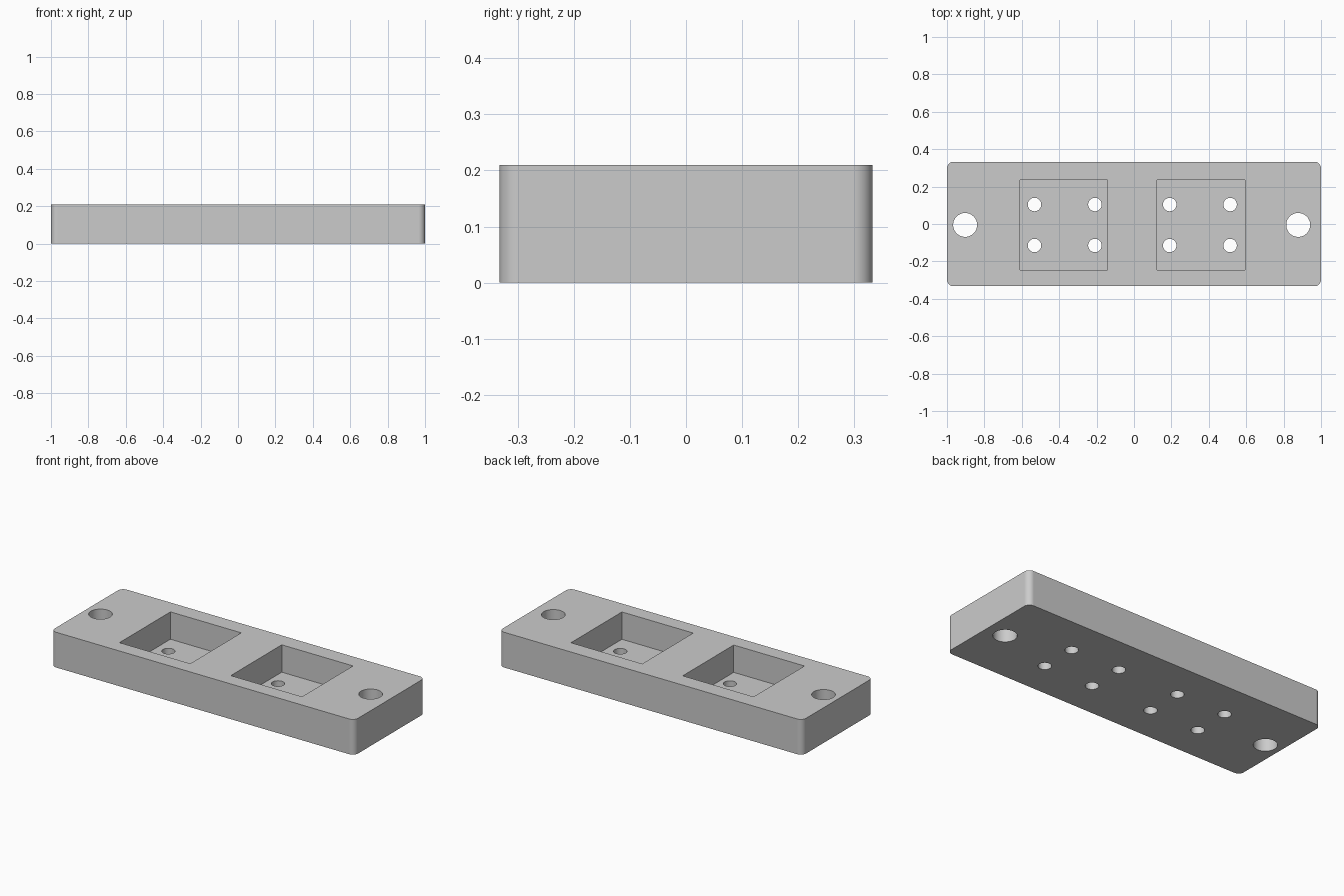
import bpy
import math

default = bpy.data.objects.get("Cube")
if default:
    bpy.data.objects.remove(default, do_unlink=True)

LENGTH, WIDTH, HEIGHT = 2.0, 0.665, 0.21
FLOOR = 0.047       # material left below each pocket
CORNER = 0.035      # rounding of the upright corners

grey = bpy.data.materials.new("light grey")
grey.use_nodes = True
grey.diffuse_color = (0.6, 0.6, 0.6, 1)
grey.node_tree.nodes["Principled BSDF"].inputs["Base Color"].default_value = (0.6, 0.6, 0.6, 1)


def box(name, x0, x1, y0, y1, z0, z1):
    bpy.ops.mesh.primitive_cube_add(size=1, location=((x0 + x1) / 2, (y0 + y1) / 2, (z0 + z1) / 2))
    obj = bpy.context.object
    obj.name = name
    obj.scale = (x1 - x0, y1 - y0, z1 - z0)
    bpy.ops.object.transform_apply(location=True, rotation=False, scale=True)
    return obj


def activate(obj):
    bpy.ops.object.select_all(action='DESELECT')
    obj.select_set(True)
    bpy.context.view_layer.objects.active = obj


def cut(target, cutter):
    mod = target.modifiers.new("cut", 'BOOLEAN')
    mod.operation = 'DIFFERENCE'
    mod.solver = 'EXACT'
    mod.object = cutter
    activate(target)
    bpy.ops.object.modifier_apply(modifier=mod.name)
    bpy.data.objects.remove(cutter, do_unlink=True)


def drill(target, x, y, radius):
    bpy.ops.mesh.primitive_cylinder_add(vertices=48, radius=radius, depth=HEIGHT * 2,
                                        location=(x, y, HEIGHT / 2))
    cut(target, bpy.context.object)


# Block with rounded upright corners
block = box("mounting_block", -LENGTH / 2, LENGTH / 2, -WIDTH / 2, WIDTH / 2, 0, HEIGHT)
block.data.materials.append(grey)
weights = block.data.attributes.new("bevel_weight_edge", 'FLOAT', 'EDGE')
for edge in block.data.edges:
    a, b = (block.data.vertices[i].co for i in edge.vertices)
    weights.data[edge.index].value = 1.0 if abs(a.z - b.z) > 0.1 else 0.0
bevel = block.modifiers.new("round_corners", 'BEVEL')
bevel.limit_method = 'WEIGHT'
bevel.width = CORNER
bevel.segments = 10
activate(block)
bpy.ops.object.modifier_apply(modifier=bevel.name)

# Square pockets, each with four screw holes through its floor
for x0, x1, columns in ((-0.61, -0.143, (-0.532, -0.209)), (0.124, 0.594, (0.191, 0.514))):
    cut(block, box("pocket_cutter", x0, x1, -0.245, 0.235, FLOOR, HEIGHT + 0.1))
    for x in columns:
        for y in (-0.115, 0.104):
            drill(block, x, y, 0.036)

# Large end holes
for x in (-0.903, 0.878):
    drill(block, x, -0.005, 0.064)

# Smooth the round walls and keep the flats flat
activate(block)
bpy.ops.object.shade_smooth_by_angle(angle=math.radians(30))
normals = block.modifiers.new("flat_faces", 'WEIGHTED_NORMAL')
normals.keep_sharp = True
